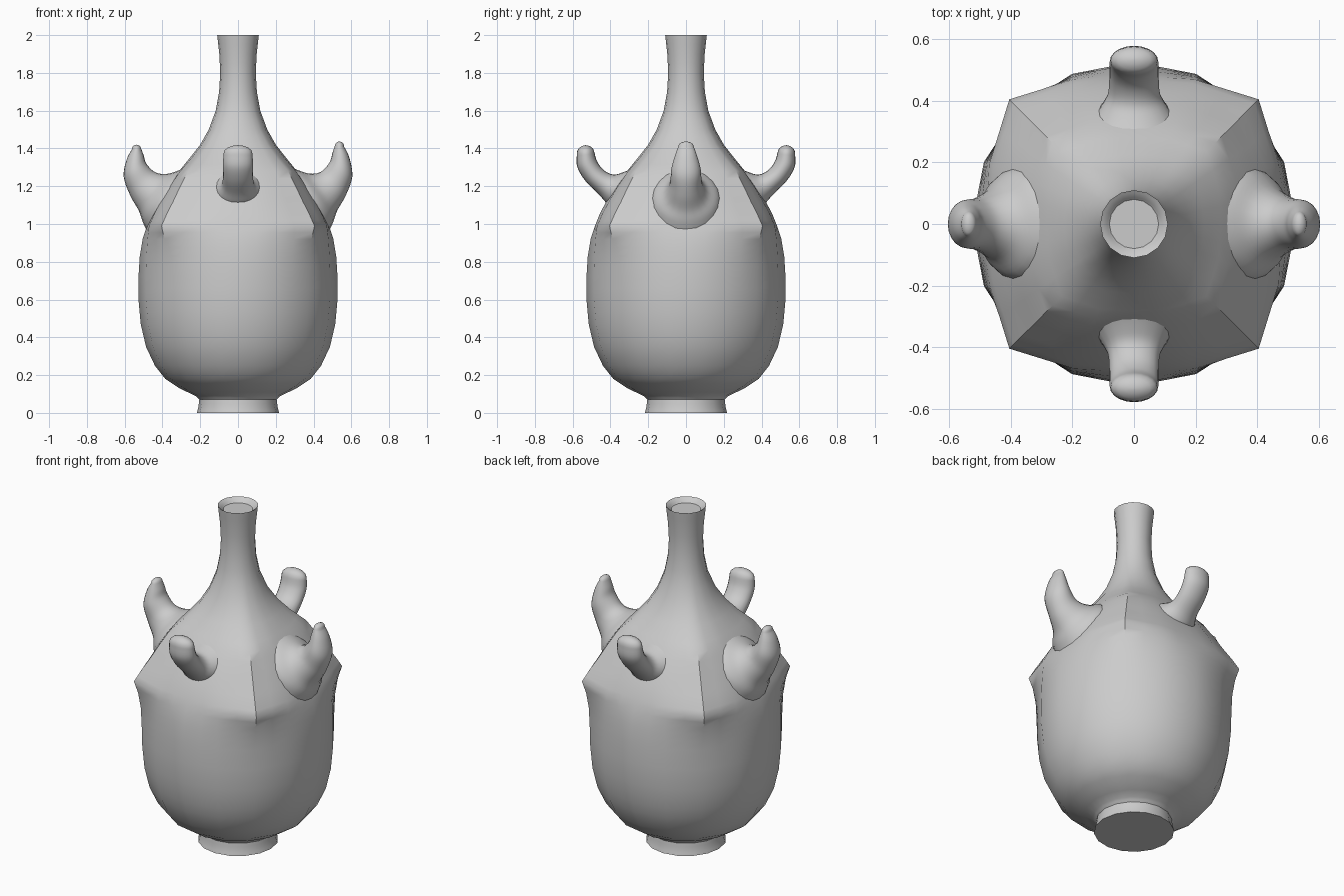
import bpy, bmesh, math
from mathutils import Vector, Matrix

cube = bpy.data.objects.get("Cube")
if cube:
    bpy.data.objects.remove(cube, do_unlink=True)


def loft(name, rings, smooth_angle):
    """Skin closed rings of points and cap both ends."""
    bm = bmesh.new()
    loops = [[bm.verts.new(p) for p in ring] for ring in rings]
    n = len(loops[0])
    for a, b in zip(loops, loops[1:]):
        for i in range(n):
            j = (i + 1) % n
            bm.faces.new((a[i], a[j], b[j], b[i]))
    bm.faces.new(loops[0][::-1])
    bm.faces.new(loops[-1])
    bmesh.ops.recalc_face_normals(bm, faces=bm.faces)
    mesh = bpy.data.meshes.new(name)
    bm.to_mesh(mesh)
    bm.free()
    obj = bpy.data.objects.new(name, mesh)
    bpy.context.collection.objects.link(obj)
    bpy.ops.object.select_all(action='DESELECT')
    obj.select_set(True)
    bpy.context.view_layer.objects.active = obj
    bpy.ops.object.shade_smooth_by_angle(angle=math.radians(smooth_angle))
    return obj


# Vase: height, radius on the axes, radius on the diagonals
profile = [
    (0, .218, .218), (.03, .21, .21), (.07, .205, .205), (.09, .225, .225),
    (.13, .31, .31), (.18, .385, .385), (.25, .44, .44), (.35, .487, .487),
    (.47, .515, .515), (.6, .527, .527), (.72, .527, .53), (.83, .52, .535),
    (.92, .505, .55), (.99, .482, .573), (1.05, .458, .535), (1.12, .422, .485),
    (1.2, .372, .432), (1.28, .312, .375), (1.35, .255, .29), (1.42, .2, .22),
    (1.5, .155, .163), (1.6, .118, .12), (1.7, .1, .1), (1.8, .094, .094),
    (1.9, .099, .099), (2, .11, .11), (1.99, .095, .095), (1.975, .08, .08),
]
weights = (0, .3, 1, .3)
SIDES = 16


def body_ring(z, axis, diagonal):
    ring = []
    for i in range(SIDES):
        r = axis + (diagonal - axis) * weights[i % 4]
        a = math.tau * i / SIDES
        ring.append((r * math.cos(a), r * math.sin(a), z))
    return ring


body = loft("vase_body", [body_ring(*p) for p in profile], 40)
facets = body.modifiers.new("soft_facets", 'SUBSURF')
facets.subdivision_type = 'SIMPLE'
facets.levels = facets.render_levels = 1


def catmull(a, b, c, d, t):
    return .5 * (2 * b + (c - a) * t + (2 * a - 5 * b + 4 * c - d) * t * t
                 + (3 * b - a - 3 * c + d) * t ** 3)


def horn(name, sections, turn, lift=0):
    """Sweep an upturned lug; a section is inner (r, z), outer (r, z), half width."""
    keys = [Vector(s) for s in sections]
    keys = [keys[0]] + keys + [keys[-1]]
    fine = [catmull(*keys[k:k + 4], t / 5)
            for k in range(len(keys) - 3) for t in range(5)] + [keys[-1]]
    # rounded tip
    last, step = fine[-1], fine[-1] - fine[-2]
    rise = Vector((last[0] - last[2], last[1] - last[3])).length * .45
    mid = Vector(((last[0] + last[2]) / 2, (last[1] + last[3]) / 2))
    across = Vector((last[2] - last[0], last[3] - last[1])) / 2
    up = Vector((-across.y, across.x)).normalized()
    for a in (.4, .8, 1.2, 1.5):
        c = mid + up * rise * math.sin(a)
        h = across * math.cos(a)
        fine.append(Vector((*(c - h), *(c + h), last[4] * math.cos(a))))
    rot = Matrix.Rotation(turn, 3, 'Z')
    rings = []
    for r0, z0, r1, z1, w in fine:
        ring = []
        for i in range(20):
            c, s = math.cos(math.tau * i / 20), math.sin(math.tau * i / 20)
            z = (z0 + z1) / 2 + c * (z1 - z0) / 2
            z += lift * max(0, z - 1.25) / .15
            ring.append(rot @ Vector(((r0 + r1) / 2 + c * (r1 - r0) / 2, w * s, z)))
        rings.append(ring)
    return loft(name, rings, 60)


# Broad side lugs and slimmer front and back lugs
side = [(.24, 1.31, .45, .9, .2), (.31, 1.285, .5, 1.0, .17),
        (.38, 1.265, .525, 1.07, .115), (.44, 1.275, .57, 1.15, .085),
        (.485, 1.32, .605, 1.25, .078), (.5, 1.365, .59, 1.34, .058),
        (.513, 1.4, .562, 1.395, .04)]
slim = [(.25, 1.31, .38, 1.08, .15), (.33, 1.275, .42, 1.11, .11),
        (.385, 1.262, .46, 1.155, .085), (.435, 1.285, .53, 1.225, .08),
        (.47, 1.33, .575, 1.3, .08), (.485, 1.38, .578, 1.37, .076)]
horn("left_lug", side, 0, .015)
horn("right_lug", side, math.pi)
horn("back_lug", slim, math.pi / 2)
horn("front_lug", slim, -math.pi / 2)
